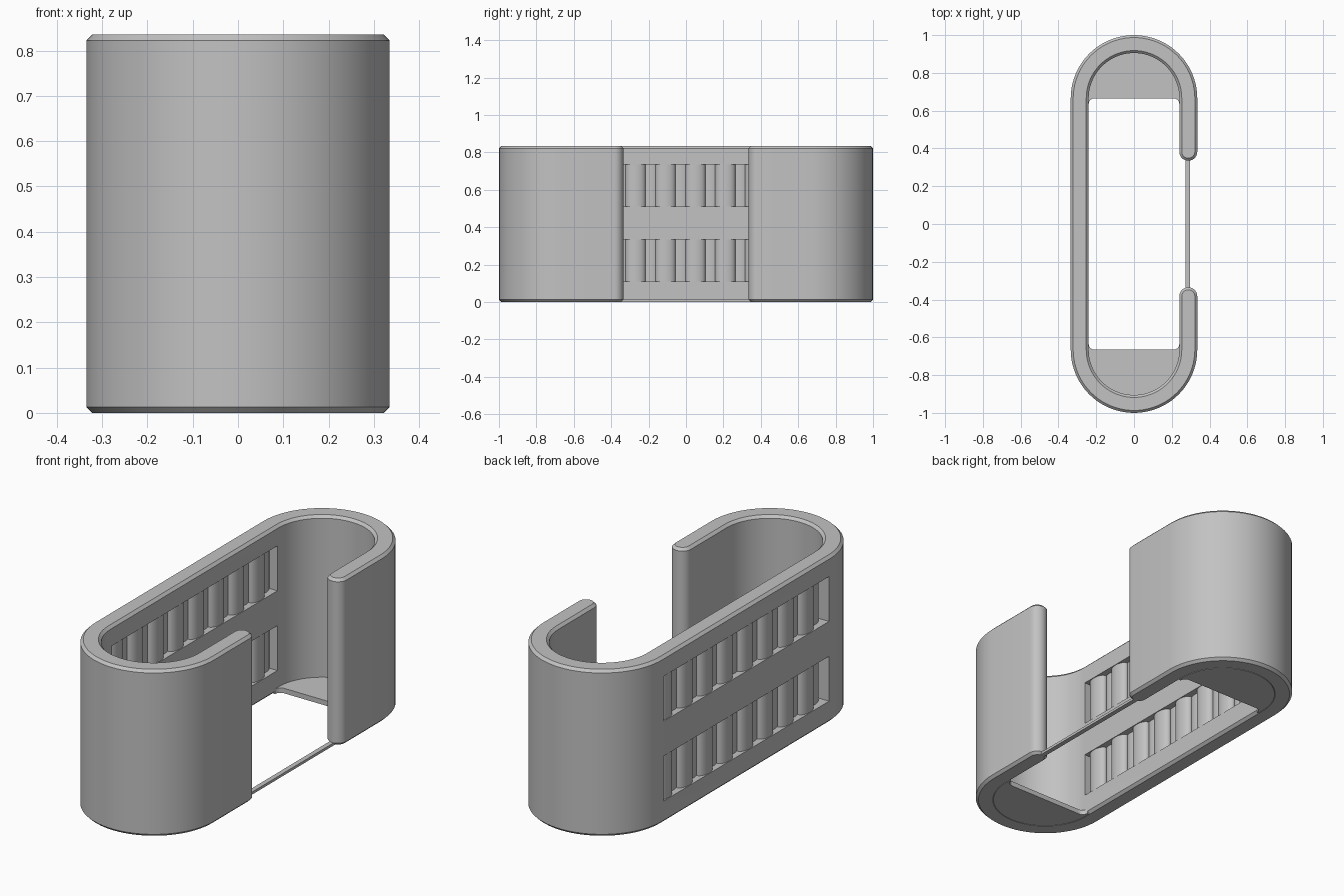
import bpy, bmesh
from math import cos, sin, radians, pi

cube = bpy.data.objects.get("Cube")
if cube:
    bpy.data.objects.remove(cube, do_unlink=True)

HEIGHT = 0.835
OUTER, INNER, END = 0.335, 0.24, 0.665   # wall radii and centre of the round ends
TIP = (OUTER - INNER) / 2                # radius of the rounded lips
LIP_X, LIP_Y = INNER + TIP, 0.3825
CHAMFER = 0.013

grey = bpy.data.materials.new("plain grey")
grey.use_nodes = True
grey.diffuse_color = (0.54, 0.54, 0.54, 1)
grey.node_tree.nodes["Principled BSDF"].inputs["Base Color"].default_value = grey.diffuse_color


def arc(cx, cy, r, start, end, steps):
    angles = [radians(start + (end - start) * i / steps) for i in range(steps + 1)]
    return [(cx + r * cos(a), cy + r * sin(a)) for a in angles]


def prism(name, outline, z0, z1, chamfer=0, smooth=True):
    """Extrude an outline upward, optionally chamfering both rims."""
    bm = bmesh.new()
    base = bm.faces.new([bm.verts.new((x, y, z0)) for x, y in outline])
    top = bmesh.ops.extrude_face_region(bm, geom=[base])["geom"]
    for v in top:
        if isinstance(v, bmesh.types.BMVert):
            v.co.z = z1
    bmesh.ops.recalc_face_normals(bm, faces=bm.faces)
    if chamfer:
        rims = [e for e in bm.edges if abs(e.verts[0].co.z - e.verts[1].co.z) < 1e-5]
        bmesh.ops.bevel(bm, geom=rims, offset=chamfer, segments=1, affect='EDGES')
    mesh = bpy.data.meshes.new(name)
    bm.to_mesh(mesh)
    bm.free()
    mesh.materials.append(grey)
    obj = bpy.data.objects.new(name, mesh)
    bpy.context.collection.objects.link(obj)
    if smooth:
        shade(obj)
    return obj


def shade(obj):
    bpy.ops.object.select_all(action='DESELECT')
    obj.select_set(True)
    bpy.context.view_layer.objects.active = obj
    bpy.ops.object.shade_smooth_by_angle(angle=radians(25))


def box(name, x0, x1, y0, y1, z0, z1):
    return prism(name, [(x0, y0), (x1, y0), (x1, y1), (x0, y1)], z0, z1, smooth=False)


# Open loop wall with rounded lips
outline = (arc(0, END, OUTER, 0, 180, 40) + arc(0, -END, OUTER, 180, 360, 40)
           + arc(LIP_X, -LIP_Y, TIP, 0, 180, 14)
           + arc(0, -END, INNER, 360, 180, 40) + arc(0, END, INNER, 180, 0, 40)
           + arc(LIP_X, LIP_Y, TIP, 180, 360, 14))
clean = [p for i, p in enumerate(outline)
         if (p[0] - outline[i - 1][0]) ** 2 + (p[1] - outline[i - 1][1]) ** 2 > 1e-8]
wall = prism("wall", clean, 0, HEIGHT, CHAMFER, smooth=False)

# Two long vent windows through the closed side
windows = [("lower", 0.11, 0.335), ("upper", 0.51, 0.735)]
for label, z0, z1 in windows:
    cutter = box(label + "_cutter", -0.5, -0.15, -0.655, 0.655, z0, z1)
    cutter.hide_render = True
    cut = wall.modifiers.new(label + "_window", 'BOOLEAN')
    cut.operation = 'DIFFERENCE'
    cut.solver = 'EXACT'
    cut.object = cutter
    bpy.context.view_layer.objects.active = wall
    bpy.ops.object.modifier_apply(modifier=cut.name)
    bpy.data.objects.remove(cutter, do_unlink=True)
shade(wall)

# Staggered rounded vent slats, an inner and an outer row
for label, z0, z1 in windows:
    for row, x, first in (("inner", -0.273, -0.59), ("outer", -0.302, -0.51)):
        for i in range(8):
            y = first + 0.16 * i
            slat = [(x + 0.03 * cos(a), y + 0.054 * sin(a))
                    for a in (2 * pi * k / 28 for k in range(28))]
            prism(f"{label}_{row}_slat_{i + 1}", slat, z0 - 0.005, z1 + 0.005)

# Half-round floors, filleted into the side walls
FILLET = 0.03
for label, side in (("back", 1), ("front", -1)):
    edge = END - FILLET
    half = (arc(0, END, INNER + 0.01, 0, 180, 32)
            + [(-INNER - 0.01, edge)]
            + arc(FILLET - INNER, edge, FILLET, 180, 90, 6)
            + arc(INNER - FILLET, edge, FILLET, 90, 0, 6)
            + [(INNER + 0.01, edge)])
    prism(label + "_floor", [(x, side * y) for x, y in half], 0, 0.025, smooth=False)

# Thin strip bridging the opening
box("bridge_strip", 0.272, 0.296, -0.36, 0.36, 0, 0.013)
